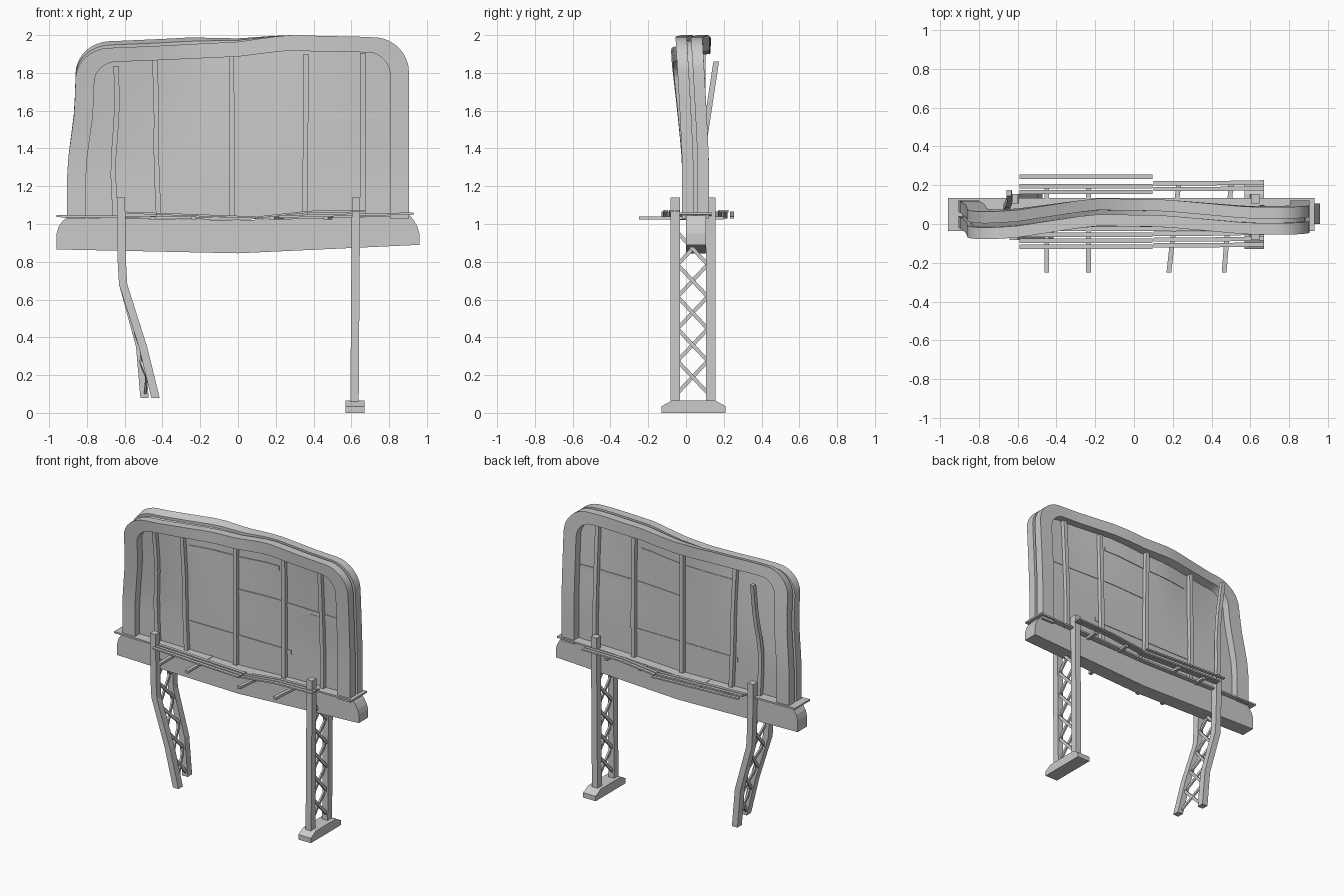
import bpy
from math import cos, sin, pi
from mathutils import Vector

if "Cube" in bpy.data.objects:
    bpy.data.objects.remove(bpy.data.objects["Cube"])

GREY = (0.6, 0.6, 0.6, 1)
steel = bpy.data.materials.new("grey_steel")
steel.use_nodes = True
steel.diffuse_color = GREY
steel.node_tree.nodes["Principled BSDF"].inputs["Base Color"].default_value = GREY

X, Y, Z = Vector((1, 0, 0)), Vector((0, 1, 0)), Vector((0, 0, 1))


def lerp(table, x):
    """Piecewise linear lookup."""
    if x <= table[0][0]:
        return table[0][1]
    for (a, va), (b, vb) in zip(table, table[1:]):
        if x <= b:
            return va + (vb - va) * (x - a) / (b - a)
    return table[-1][1]


def loft(name, rings, smooth=False):
    """Skin equal rings of points and cap both ends."""
    n = len(rings[0])
    faces = [tuple(range(n)), tuple(range(len(rings) * n - n, len(rings) * n))]
    for r in range(len(rings) - 1):
        for i in range(n):
            j = (i + 1) % n
            faces.append((r * n + i, r * n + j, r * n + n + j, r * n + n + i))
    mesh = bpy.data.meshes.new(name)
    mesh.from_pydata([tuple(p) for ring in rings for p in ring], [], faces)
    mesh.materials.append(steel)
    obj = bpy.data.objects.new(name, mesh)
    bpy.context.collection.objects.link(obj)
    bpy.ops.object.select_all(action='DESELECT')
    obj.select_set(True)
    bpy.context.view_layer.objects.active = obj
    bpy.ops.object.mode_set(mode='EDIT')
    bpy.ops.mesh.select_all(action='SELECT')
    bpy.ops.mesh.normals_make_consistent(inside=False)
    bpy.ops.object.mode_set(mode='OBJECT')
    if smooth:
        bpy.ops.object.shade_smooth_by_angle(angle=0.5)
    return obj


def bar(name, path, w, d, u=X, v=Y):
    """Rectangular bar along a path, w along u and d along v."""
    return loft(name, [[Vector(p) + u * w / 2 * a + v * d / 2 * b
                        for a, b in ((-1, -1), (1, -1), (1, 1), (-1, 1))] for p in path])


# Bent shape shared by the whole sign
LEAN = [(-0.9, -0.065), (-0.65, -0.05), (-0.2, 0.01), (0.15, 0.005), (0.6, -0.035), (0.9, -0.035)]
RISE = [(-0.8, -0.045), (-0.4, -0.03), (0, -0.01), (0.25, 0.025), (0.7, 0.015), (0.9, 0)]
PINCH = [(1.3, 0), (1.62, 0.04), (2, 0.05)]


def bend(x, y, z):
    t = max(0, (z - 1.3) / 0.67)
    back = max(0, min(1, (y - 0.04) / 0.05)) * max(0, min(1, (0.25 - x) / 0.5))
    side = max(0, min(1, (-0.3 - x) / 0.4))
    return Vector((x + side * lerp(PINCH, z), y + t ** 1.2 * lerp(LEAN, x),
                   min(2, z + t * (lerp(RISE, x) + 0.035 * back))))


def arch(half, top, radius):
    """Rounded arch outline from the lower right side to the lower left."""
    side = [1.03 + (top - radius - 1.03) * i / 7 for i in range(7)]
    right = [(half, z) for z in side]
    right += [(half - radius + radius * cos(a * pi / 16), top - radius + radius * sin(a * pi / 16))
              for a in range(9)]
    right += [((half - radius) * (1 - i / 8), top) for i in range(1, 8)]
    return right + [(0, top)] + [(-x, z) for x, z in reversed(right)]


# Two arched rims
outer, inner = arch(0.905, 1.975, 0.17), arch(0.805, 1.895, 0.11)
for label, y0, y1 in (("front_rim", -0.02, 0.04), ("back_rim", 0.062, 0.122)):
    loft(label, [[bend(*p) for p in ((a, y0, b), (a, y1, b), (c, y1, d), (c, y0, d))]
                 for (a, b), (c, d) in zip(outer, inner)], True)

# Panel sandwiched between the rims
rings = []
edge = [p for p in arch(0.885, 1.955, 0.16)]
for x, top in edge[6:-6]:
    heights = [1.03 + (top - 1.03) * i / 10 for i in range(11)]
    rings.append([bend(x, 0.035, z) for z in heights] + [bend(x, 0.067, z) for z in reversed(heights)])
loft("sign_panel", rings, True)

# Upright ribs on both faces
for x0, x1, top in ((-0.65, -0.69, 1.87), (-0.42, -0.46, 1.92), (-0.03, -0.035, 1.9),
                    (0.355, 0.36, 1.88), (0.66, 0.66, 1.89)):
    for label, y in (("front_rib", 0.022), ("back_rib", 0.083)):
        path = []
        for i in range(9):
            z = 1.04 + (top - 1.04) * i / 8
            p = bend(x0 + (x1 - x0) * i / 8, y, z)
            if x0 < -0.6 and y > 0.05:      # loose rib springing away from the back
                p.y = 0.09 + 0.07 * max(0, (z - 1.4) / 0.47)
            path.append(p)
        bar(label, path, 0.028, 0.03)

# Cross rails on the panel
for x0, x1, z in ((-0.41, 0.31, 1.8), (-0.02, 0.8, 1.565), (-0.46, 0.4, 1.235)):
    path = [bend(x0 + (x1 - x0) * i / 8, 0.05, z) for i in range(9)]
    bar("cross_rail", path, 0.042, 0.03, Y, Z)

# Sagging base beam with rounded ends, and its cover plate
ENDS = [(-0.96, 0.95), (-0.95, 0.985), (-0.93, 1.015), (-0.91, 1.035), (0, 1.02),
        (0.91, 1.045), (0.93, 1.02), (0.95, 0.985), (0.96, 0.95)]
UNDER = [(-0.96, 0.865), (-0.4, 0.858), (0, 0.845), (0.4, 0.86), (0.96, 0.89)]
loft("base_beam", [[(x, 0, lerp(UNDER, x)), (x, 0.105, lerp(UNDER, x)), (x, 0.105, z), (x, 0, z)]
                   for x, z in ENDS])
bar("cover_plate", [(-0.96, 0.05, 1.042), (-0.4, 0.05, 1.035), (0, 0.05, 1.028),
                    (0.4, 0.05, 1.045), (0.93, 0.05, 1.055)], 0.17, 0.012, Y, Z)

# Catwalk brackets and slats
for x0, x1 in ((-0.45, -0.45), (-0.235, -0.235), (0.18, 0.23), (0.465, 0.5)):
    bar("walk_bracket", [(x0, -0.25, 1.032), (x1, 0.2, 1.032)], 0.025, 0.018, X, Z)
for y in (-0.118, -0.087, -0.055, 0.165, 0.195, 0.243):
    bar("right_slat", [(-0.59, y, 1.06), (0.095, y, 1.035)], 0.022, 0.01, Y, Z)
for y in (-0.11, -0.08, -0.05, 0.18, 0.21):
    if y != 0.243:
        bar("left_slat", [(0.1, y, 1.035), (0.38, y, 1.065), (0.67, y + 0.005, 1.068)], 0.022, 0.01, Y, Z)

# Legs: front and back posts joined by crossed lacing
LEGS = {
    "left": ([(0.06, 0.617), (0.5, 0.62), (1.14, 0.625)],
             [(0.06, 0.617), (0.5, 0.62), (1.14, 0.625)]),
    "right": ([(0.08, -0.437), (0.35, -0.503), (0.68, -0.608), (0.8, -0.615), (1.14, -0.62)],
              [(0.08, -0.495), (0.35, -0.518), (0.68, -0.608), (0.8, -0.615), (1.14, -0.62)]),
}
for side, (front, back) in LEGS.items():
    for label, line, y in (("front_post", front, -0.058), ("back_post", back, 0.13)):
        bar(side + "_" + label, [(x, y, z) for z, x in line], 0.044, 0.05)
    for i in range(5):
        lo, hi = 0.105 + 0.17 * i, 0.275 + 0.17 * i
        for shift, a, b in ((-0.006, lo, hi), (0.006, hi, lo)):
            p = Vector((lerp(front, a) + shift, -0.045, a))
            q = Vector((lerp(back, b) + shift, 0.115, b))
            across = (q - p).cross(X).normalized()
            bar(side + "_lacing", [p, q], 0.012, 0.02, X, across)

# Foot block with sloped ends
foot = [(-0.13, 0), (0.21, 0), (0.21, 0.035), (0.155, 0.065), (-0.075, 0.065), (-0.13, 0.035)]
loft("left_foot", [[(x, y, z) for y, z in foot] for x in (0.57, 0.67)])
